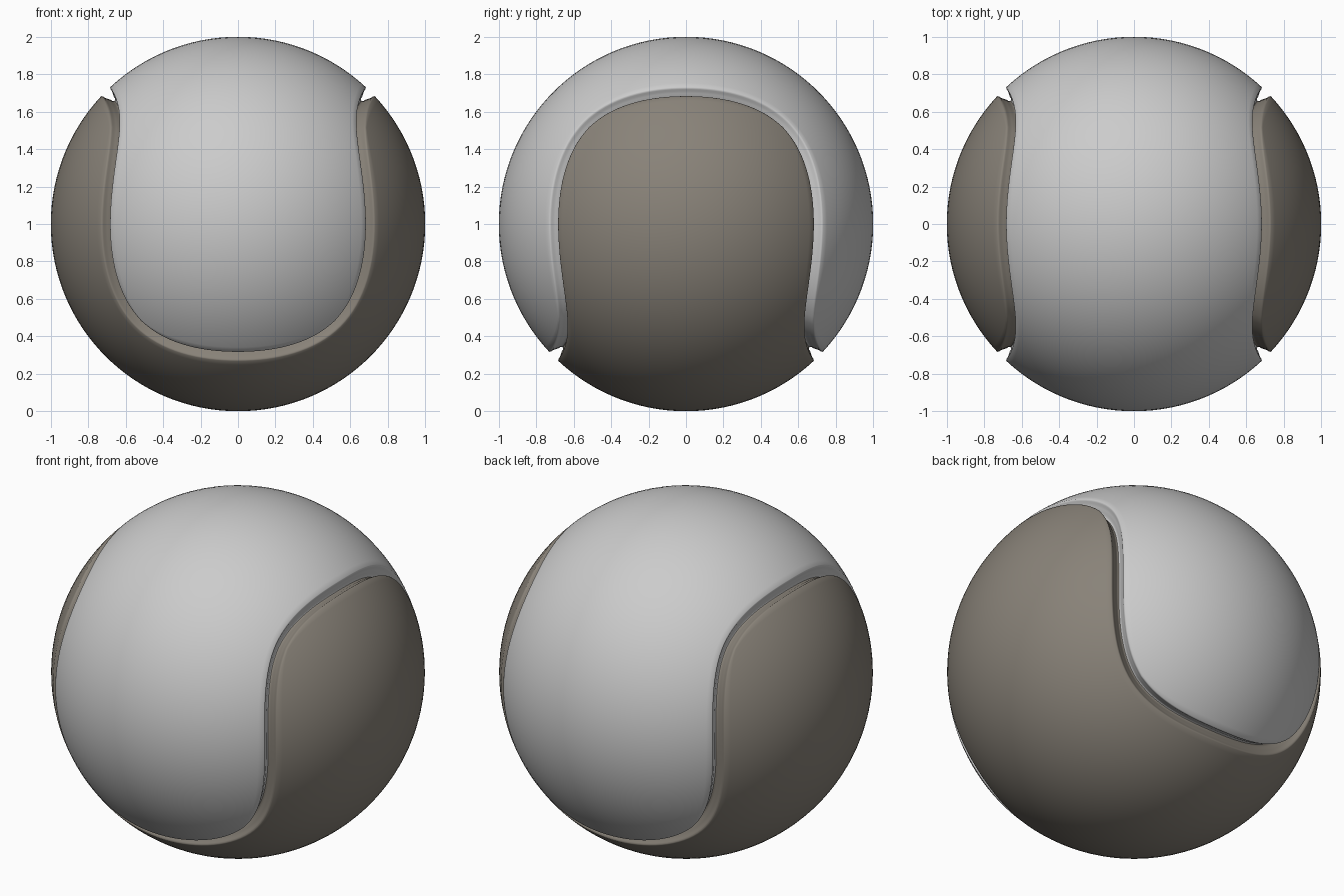
import bpy, bmesh
from mathutils import Matrix, Vector

if "Cube" in bpy.data.objects:
    bpy.data.objects.remove(bpy.data.objects["Cube"])

# Lip cross-section: (distance from seam, radius)
LIP = [(0.036, 1.0), (0.031, 0.997), (0.028, 0.990), (0.0265, 0.980),
       (0.021, 0.967), (0.014, 0.953), (0.010, 0.940), (0.005, 0.934), (0.0, 0.932)]


def base_panel():
    """Three neighbouring cube faces (front, top, back) swollen to a sphere patch."""
    bm = bmesh.new()
    bmesh.ops.create_cube(bm, size=2)
    bmesh.ops.subdivide_edges(bm, edges=bm.edges[:], cuts=1, use_grid_fill=True)
    drop = []
    for f in bm.faces:
        c = f.calc_center_median()
        if abs(c.x) > 0.9 or c.z < -0.9:
            drop.append(f)
    bmesh.ops.delete(bm, geom=drop, context='FACES')
    for v in bm.verts:
        v.co.normalize()
    me = bpy.data.meshes.new("upper_panel")
    bm.to_mesh(me)
    bm.free()
    ob = bpy.data.objects.new("upper_panel", me)
    bpy.context.collection.objects.link(ob)
    sub = ob.modifiers.new("round", 'SUBSURF')
    sub.levels = 4
    dg = bpy.context.evaluated_depsgraph_get()
    fine = bpy.data.meshes.new_from_object(ob.evaluated_get(dg))
    ob.modifiers.clear()
    ob.data = fine
    return ob


def add_lip(me):
    """Pull the border back from the seam and roll a lip down into the groove."""
    bm = bmesh.new()
    bm.from_mesh(me)
    for v in bm.verts:
        v.co.normalize()
    # ordered border loop, panel on its left
    follow = {}
    for e in bm.edges:
        if e.is_boundary:
            l = e.link_loops[0]
            follow[l.vert] = l.link_loop_next.vert
    start = next(iter(follow))
    ring = [start]
    while follow[ring[-1]] is not start:
        ring.append(follow[ring[-1]])
    n = len(ring)
    seam = [v.co.copy() for v in ring]
    inward = [seam[i].cross(seam[(i + 1) % n] - seam[i - 1]).normalized() for i in range(n)]

    def place(i, d, r):
        return (seam[i] + inward[i] * d).normalized() * r

    for i, v in enumerate(ring):
        v.co = place(i, *LIP[0])
    inner = [v for v in bm.verts if not v.is_boundary]
    for _ in range(15):
        bmesh.ops.smooth_vert(bm, verts=inner, factor=0.5,
                              use_axis_x=True, use_axis_y=True, use_axis_z=True)
        for v in inner:
            v.co.normalize()
    prev = ring
    for d, r in LIP[1:]:
        cur = [bm.verts.new(place(i, d, r)) for i in range(n)]
        for i in range(n):
            j = (i + 1) % n
            bm.faces.new((prev[j], prev[i], cur[i], cur[j]))
        prev = cur
    for f in bm.faces:
        f.smooth = True
    bm.to_mesh(me)
    bm.free()


# Light panel over the front, top and back
upper = base_panel()
add_lip(upper.data)

# Dark panel under the sides and bottom: same shape, turned to interlock
lower_mesh = upper.data.copy()
lower_mesh.transform(Matrix(((0, 1, 0, 0), (1, 0, 0, 0), (0, 0, -1, 0), (0, 0, 0, 1))))
lower = bpy.data.objects.new("lower_panel", lower_mesh)
bpy.context.collection.objects.link(lower)
dark = bpy.data.materials.new("dark_warm_grey")
dark.diffuse_color = (0.25, 0.225, 0.19, 1)
dark.use_nodes = True
dark.node_tree.nodes["Principled BSDF"].inputs["Base Color"].default_value = dark.diffuse_color
lower_mesh.materials.clear()
lower_mesh.materials.append(dark)

for ob in (upper, lower):
    ob.location = Vector((0, 0, 1))
